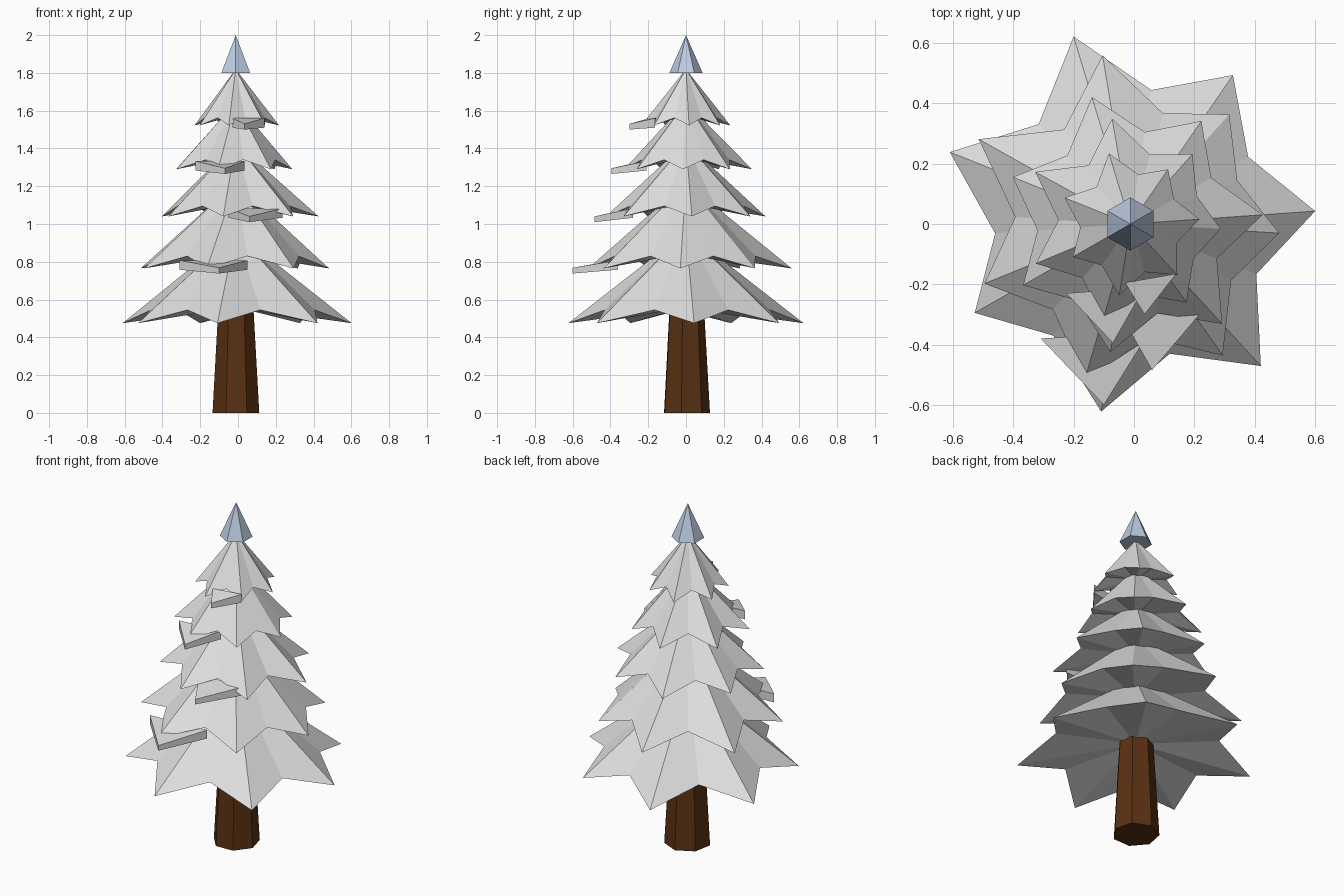
import bpy
import bmesh
from math import cos, sin, radians, tau
from mathutils import Vector

cube = bpy.data.objects.get("Cube")
if cube:
    bpy.data.objects.remove(cube)

CENTRE_X = -0.012
POINTS = 7


def make_material(name, rgb):
    mat = bpy.data.materials.new(name)
    mat.use_nodes = True
    color = (*rgb, 1.0)
    mat.diffuse_color = color
    mat.node_tree.nodes["Principled BSDF"].inputs["Base Color"].default_value = color
    return mat


snow = make_material("snow white", (0.73, 0.73, 0.73))
ice = make_material("ice blue", (0.50, 0.60, 0.76))
bark = make_material("bark brown", (0.10, 0.03, 0.006))


def finish(name, bm, mat):
    bmesh.ops.recalc_face_normals(bm, faces=bm.faces)
    mesh = bpy.data.meshes.new(name)
    bm.to_mesh(mesh)
    bm.free()
    mesh.materials.append(mat)
    obj = bpy.data.objects.new(name, mesh)
    bpy.context.collection.objects.link(obj)
    return obj


def polar(r, degrees, z):
    a = radians(degrees)
    return Vector((CENTRE_X + r * cos(a), r * sin(a), z))


def frustum(name, mat, sides, phase, r_low, r_high, z_low, z_high):
    """Faceted, tapered column; closes to a point when r_high is zero."""
    bm = bmesh.new()
    step = 360 / sides
    low = [bm.verts.new(polar(r_low, phase + i * step, z_low)) for i in range(sides)]
    bm.faces.new(low)
    if r_high:
        high = [bm.verts.new(polar(r_high, phase + i * step, z_high)) for i in range(sides)]
        bm.faces.new(high)
    else:
        apex = bm.verts.new(polar(0, 0, z_high))
    for i in range(sides):
        j = (i + 1) % sides
        bm.faces.new((low[i], low[j], high[j], high[i]) if r_high else (low[i], low[j], apex))
    return finish(name, bm, mat)


def star_tier(name, phase, tips, z_tip, lift, z_apex):
    """Star-shaped cone with drooping tips and a shallow underside."""
    bm = bmesh.new()
    step = 360 / POINTS
    notch_r = 0.72 * sum(tips) / POINTS
    rim = []
    for i, r in enumerate(tips):
        rim.append(bm.verts.new(polar(r, phase + i * step, z_tip)))
        rim.append(bm.verts.new(polar(notch_r, phase + (i + 0.5) * step, z_tip + lift)))
    apex = bm.verts.new(polar(0, 0, z_apex))
    under = bm.verts.new(polar(0, 0, z_tip + lift + 0.015))
    for a, b in zip(rim, rim[1:] + rim[:1]):
        bm.faces.new((a, b, apex))
        bm.faces.new((b, a, under))
    return finish(name, bm, snow)


def snow_ledge(name, tip, left, right, z_tip, z_back):
    """Three-cornered slab leaning slightly down towards its tip."""
    bm = bmesh.new()
    corners = [(tip, z_tip, 0.03), (right, z_back, 0.05), (left, z_back, 0.05)]
    top = [bm.verts.new((*p, z)) for p, z, t in corners]
    base = [bm.verts.new((*p, z - t)) for p, z, t in corners]
    bm.faces.new(top)
    bm.faces.new(base)
    for i in range(3):
        j = (i + 1) % 3
        bm.faces.new((top[i], top[j], base[j], base[i]))
    return finish(name, bm, snow)


# Trunk
frustum("trunk", bark, POINTS, -11, 0.127, 0.093, 0, 0.6)

# Foliage tiers, bottom to top: phase, tip radii, tip height, notch lift, apex height
tiers = [
    (4, (0.615, 0.60, 0.65, 0.645, 0.595, 0.63, 0.64), 0.475, 0.07, 0.96),
    (-3.5, (0.495, 0.49, 0.567, 0.577, 0.523, 0.54, 0.533), 0.765, 0.065, 1.22),
    (4, (0.44, 0.415, 0.44, 0.42, 0.41, 0.43, 0.45), 1.04, 0.055, 1.43),
    (-3, (0.30, 0.31, 0.355, 0.36, 0.34, 0.34, 0.32), 1.29, 0.05, 1.645),
    (4, (0.23, 0.22, 0.245, 0.235, 0.22, 0.24, 0.23), 1.522, 0.04, 1.82),
]
for n, tier in enumerate(tiers, 1):
    star_tier(f"foliage_tier_{n}", *tier)

# Snow ledges on the front: tip, left end, right end, tip height, back height
ledges = [
    ((-0.10, -0.60), (-0.31, -0.38), (0.05, -0.36), 0.768, 0.808),
    ((0.06, -0.485), (-0.05, -0.29), (0.235, -0.28), 1.04, 1.083),
    ((-0.07, -0.395), (-0.225, -0.23), (0.035, -0.21), 1.295, 1.333),
    ((0.035, -0.30), (-0.03, -0.195), (0.14, -0.165), 1.53, 1.56),
]
for n, ledge in enumerate(ledges, 1):
    snow_ledge(f"snow_ledge_{n}", *ledge)

# Icy peak
frustum("ice_peak", ice, 6, 30, 0.088, 0, 1.8, 2.0)
